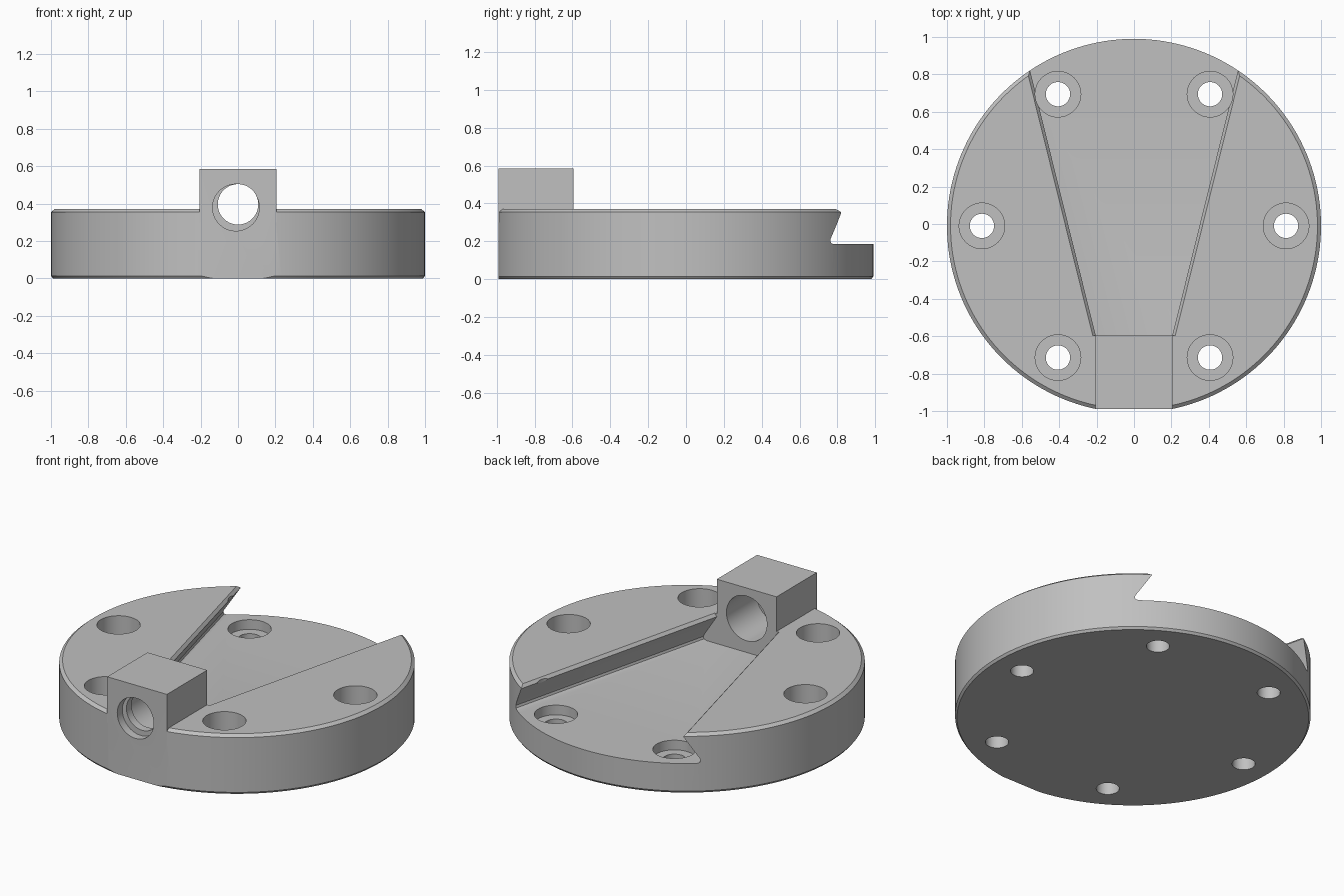
import bpy, bmesh, math
from mathutils import Matrix, Vector

if "Cube" in bpy.data.objects:
    bpy.data.objects.remove(bpy.data.objects["Cube"], do_unlink=True)

CY = -0.01        # disc centre in y
FRONT = -0.99     # flat front face
STOP = -0.595     # front end of the tapered slot

steel = bpy.data.materials.new("plain_grey")
steel.use_nodes = True
steel.diffuse_color = (0.53, 0.53, 0.53, 1)
steel.node_tree.nodes["Principled BSDF"].inputs["Base Color"].default_value = (0.53, 0.53, 0.53, 1)


def make_object(name, bm):
    bmesh.ops.recalc_face_normals(bm, faces=bm.faces)
    mesh = bpy.data.meshes.new(name)
    bm.to_mesh(mesh)
    bm.free()
    mesh.materials.append(steel)
    obj = bpy.data.objects.new(name, mesh)
    bpy.context.collection.objects.link(obj)
    return obj


def loft(name, rings):
    """Closed solid through matching rings of points."""
    bm = bmesh.new()
    loops = [[bm.verts.new(p) for p in ring] for ring in rings]
    n = len(loops[0])
    for a, b in zip(loops, loops[1:]):
        for i in range(n):
            j = (i + 1) % n
            bm.faces.new((a[i], a[j], b[j], b[i]))
    bm.faces.new(loops[0])
    bm.faces.new(loops[-1][::-1])
    return make_object(name, bm)


def turned(name, profile, origin, segments, along_y=False):
    """Round solid from (radius, height) pairs, upright or lying along y."""
    turn = Matrix.Rotation(-math.pi / 2, 3, "X") if along_y else Matrix.Identity(3)
    angles = [math.tau * i / segments for i in range(segments)]
    return loft(name, [[Vector(origin) + turn @ Vector((r * math.cos(a), r * math.sin(a), h))
                        for a in angles] for r, h in profile])


def box(name, x, y0, y1, z0, z1):
    return loft(name, [[(-x, y, z0), (x, y, z0), (x, y, z1), (-x, y, z1)] for y in (y0, y1)])


def combine(target, tool, operation):
    tool.hide_render = True
    mod = target.modifiers.new(operation.lower(), "BOOLEAN")
    mod.operation = operation
    mod.solver = "EXACT"
    mod.object = tool
    bpy.context.view_layer.objects.active = target
    bpy.ops.object.modifier_apply(modifier=mod.name)
    bpy.data.objects.remove(tool, do_unlink=True)


# Round plate with chamfered rims
plate = turned("base_plate", [(0.989, 0), (1, 0.014), (1, 0.354), (0.981, 0.37)], (0, CY, 0), 160)

# Raised block, trimmed by the front flat and the slot
combine(plate, box("front_block", 0.205, -1.1, -0.5, 0.3, 0.585), "UNION")
combine(plate, box("front_flat", 1.2, -1.3, FRONT, -0.2, 1), "DIFFERENCE")


# Tapered dovetail slot, open at the back
def slot_section(y):
    lip = 0.205 + (y - STOP) * 0.248
    half = [(0.072, 0.185), (0.088, 0.191), (0.093, 0.205), (0.088, 0.217),
            (0, 0.352), (0.016, 0.37), (0.016, 0.7)]
    right = [(lip + dx, y, z) for dx, z in half]
    return right + [(-x, yy, z) for x, yy, z in reversed(right)]


combine(plate, loft("slot", [slot_section(STOP), slot_section(1.2)]), "DIFFERENCE")

# Six counterbored screw holes
for k in range(6):
    a = k * math.tau / 6
    at = (0.813 * math.cos(a), CY + 0.813 * math.sin(a), 0)
    hole = turned("screw_hole", [(0.065, -0.1), (0.065, 0.125), (0.122, 0.125), (0.122, 0.5)], at, 48)
    combine(plate, hole, "DIFFERENCE")

# Stepped bore through the block
rear = turned("rear_bore", [(0.108, -1.1), (0.108, -0.89), (0.139, -0.89), (0.139, -0.5)],
              (0, 0, 0.396), 64, True)
combine(plate, rear, "DIFFERENCE")
entry = turned("entry_bore", [(0.125, -1.1), (0.125, -0.94)], (-0.011, 0, 0.379), 64, True)
combine(plate, entry, "DIFFERENCE")

# Smooth curved walls, crisp edges
bpy.ops.object.select_all(action="DESELECT")
plate.select_set(True)
bpy.context.view_layer.objects.active = plate
bpy.ops.object.shade_smooth_by_angle(angle=math.radians(25))
